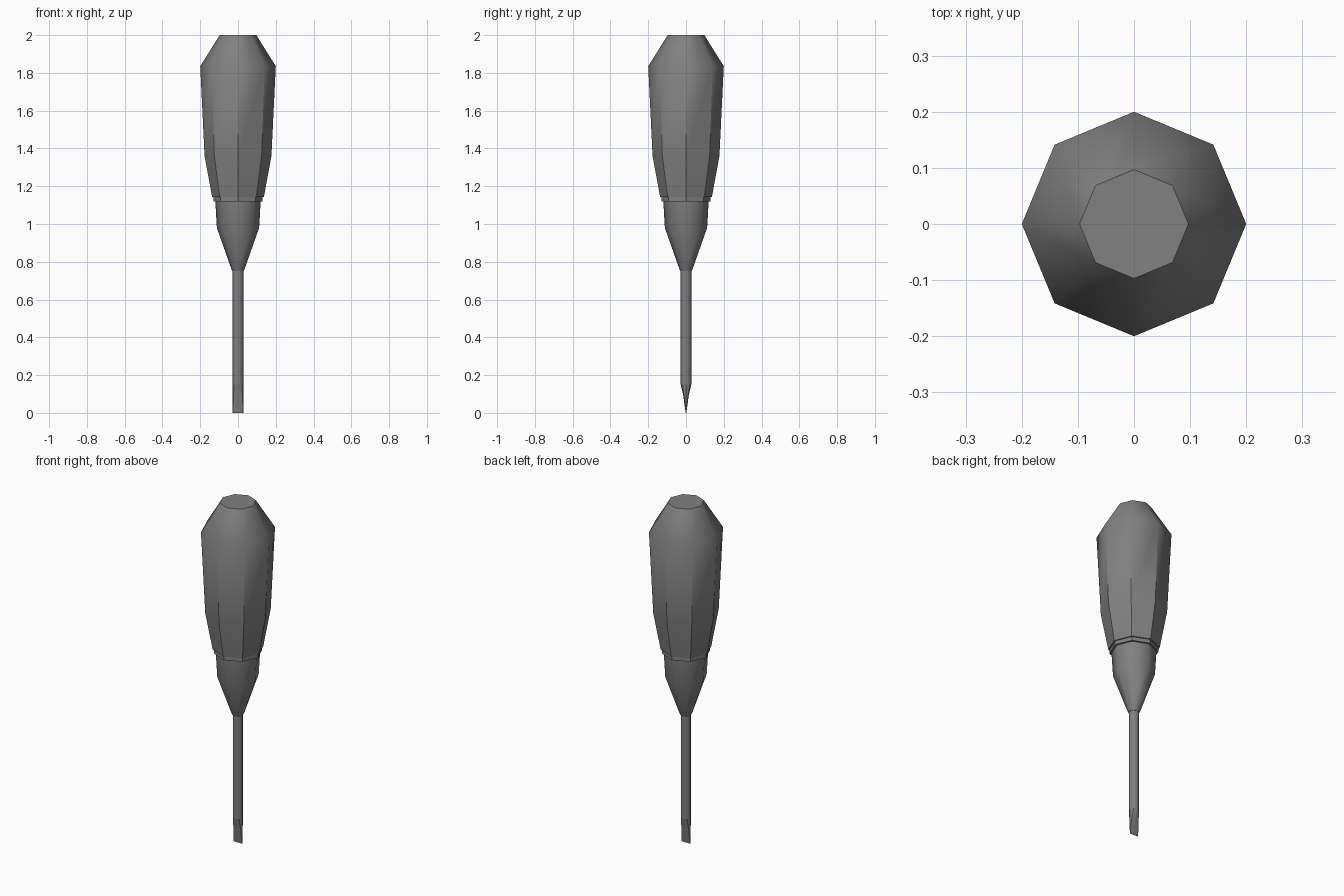
import bpy, bmesh, math

if "Cube" in bpy.data.objects:
    bpy.data.objects.remove(bpy.data.objects["Cube"])

grey = bpy.data.materials.new("dark_grey")
grey.diffuse_color = (0.22, 0.22, 0.22, 1)
grey.use_nodes = True
grey.node_tree.nodes["Principled BSDF"].inputs["Base Color"].default_value = grey.diffuse_color


def ring(radius, z, depth=None):
    """Octagon with corners on the axes; depth flattens it into a blade section."""
    pts = []
    for i in range(8):
        a = i * math.pi / 4
        x, y = radius * math.cos(a), radius * math.sin(a)
        if depth is not None:
            y = max(-depth, min(depth, y))
        pts.append((x, y, z))
    return pts


def loft(name, rings, angle):
    """Skin a stack of rings listed from bottom to top and cap both ends."""
    bm = bmesh.new()
    loops = [[bm.verts.new(p) for p in r] for r in rings]
    for low, high in zip(loops, loops[1:]):
        for i in range(8):
            j = (i + 1) % 8
            bm.faces.new((low[i], low[j], high[j], high[i]))
    bm.faces.new(loops[0][::-1])
    bm.faces.new(loops[-1])
    bmesh.ops.recalc_face_normals(bm, faces=bm.faces)
    mesh = bpy.data.meshes.new(name)
    bm.to_mesh(mesh)
    bm.free()
    mesh.materials.append(grey)
    obj = bpy.data.objects.new(name, mesh)
    bpy.context.collection.objects.link(obj)
    bpy.ops.object.select_all(action='DESELECT')
    obj.select_set(True)
    bpy.context.view_layer.objects.active = obj
    bpy.ops.object.shade_smooth_by_angle(angle=math.radians(angle))


# Faceted grip with a stepped lower lip
loft("handle", [ring(r, z) for r, z in
                [(0.131, 1.12), (0.131, 1.142), (0.137, 1.143),
                 (0.177, 1.36), (0.2, 1.835), (0.097, 2.0)]], 40)

# Smooth collar tapering down to the shaft
loft("collar", [ring(r, z) for r, z in
                [(0.03, 0.75), (0.038, 0.77), (0.112, 0.98), (0.12, 1.12)]], 50)

# Shaft
loft("shaft", [ring(0.028, 0.15), ring(0.028, 0.76)], 50)


# Flat blade: the round section widens at the corners as it thins
def blade_ring(depth, square, z):
    pts = []
    for x, y, _ in ring(0.028, z):
        if abs(x) > 0.001 and abs(y) > 0.001:
            full = math.copysign(0.028, x)
            x += (full - x) * square
        pts.append((x, y / 0.028 * depth, z))
    return pts


loft("blade_tip", [blade_ring(0.002, 0.95, 0), blade_ring(0.015, 0.4, 0.095),
                   blade_ring(0.028, 0, 0.15)], 30)
